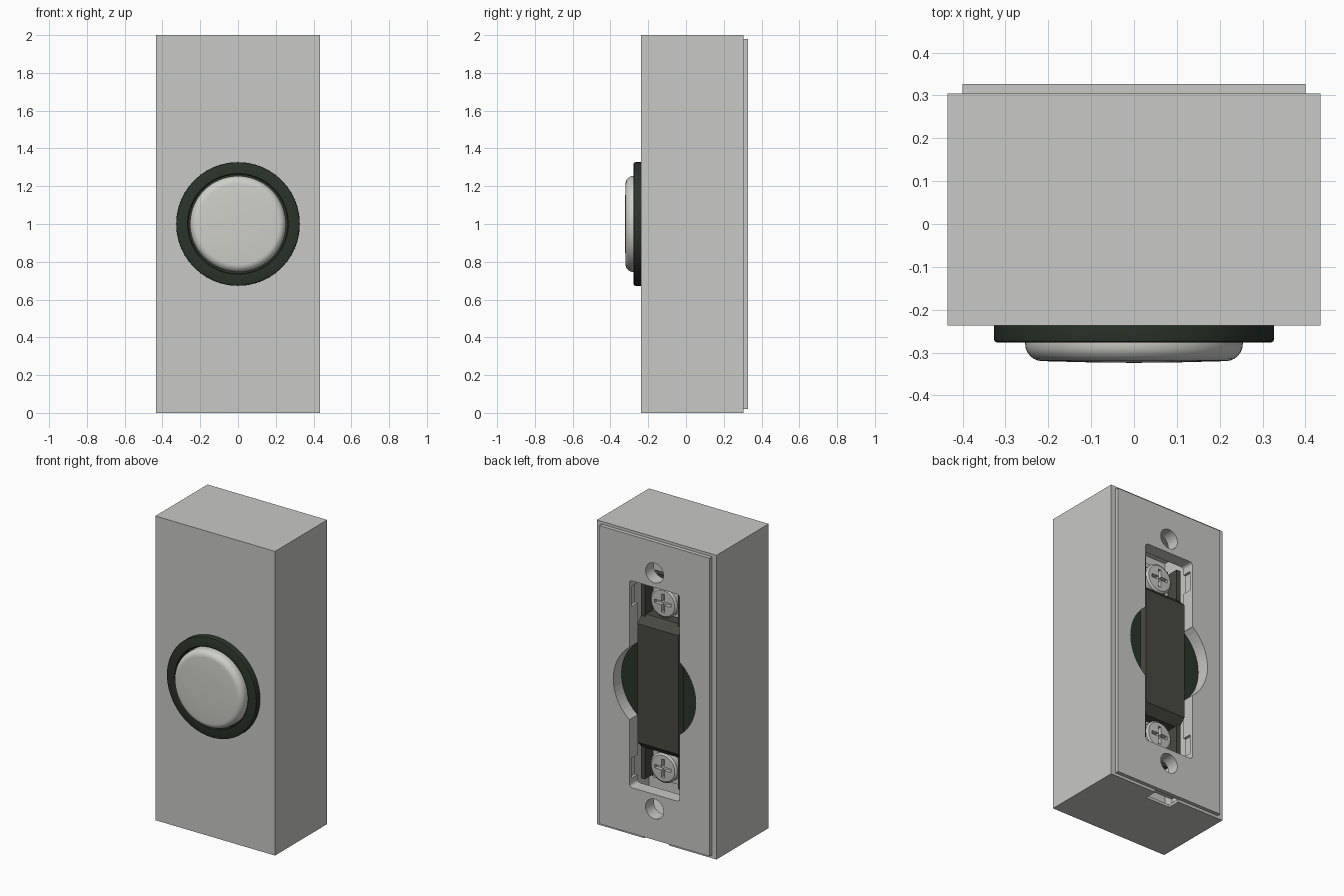
import bpy
import bmesh
import math
from mathutils import Vector

cube = bpy.data.objects.get("Cube")
if cube:
    bpy.data.objects.remove(cube, do_unlink=True)


def material(name, color):
    m = bpy.data.materials.new(name)
    m.use_nodes = True
    m.diffuse_color = (*color, 1)
    bsdf = m.node_tree.nodes["Principled BSDF"]
    bsdf.inputs["Base Color"].default_value = (*color, 1)
    bsdf.inputs["Roughness"].default_value = 0.5
    return m


shell_grey = material("light grey plastic", (0.58, 0.58, 0.565))
cap_white = material("off white button", (0.62, 0.62, 0.59))
ring_green = material("dark green black", (0.024, 0.033, 0.024))
body_dark = material("dark switch plastic", (0.065, 0.065, 0.055))
metal = material("pale metal", (0.55, 0.55, 0.53))


def finish(name, bm, mat, location=(0, 0, 1)):
    bmesh.ops.recalc_face_normals(bm, faces=bm.faces)
    mesh = bpy.data.meshes.new(name)
    bm.to_mesh(mesh)
    bm.free()
    ob = bpy.data.objects.new(name, mesh)
    ob.location = location
    bpy.context.collection.objects.link(ob)
    if mat:
        mesh.materials.append(mat)
    return ob


def select(ob):
    bpy.ops.object.select_all(action="DESELECT")
    ob.select_set(True)
    bpy.context.view_layer.objects.active = ob


def box(name, x, y, z, mat=None):
    """Box from (min, max) ranges; z is measured from mid height."""
    bm = bmesh.new()
    bmesh.ops.create_cube(bm, size=1)
    for v in bm.verts:
        v.co = Vector([(r[0] + r[1]) / 2 + c * (r[1] - r[0]) for c, r in zip(v.co, (x, y, z))])
    return finish(name, bm, mat)


def lathe(name, profile, mat=None, location=(0, 0, 1), steps=64):
    """Spin a (radius, y) profile about the y axis."""
    bm = bmesh.new()
    verts = [bm.verts.new((r, y, 0)) for r, y in profile]
    edges = [bm.edges.new(pair) for pair in zip(verts, verts[1:])]
    bmesh.ops.spin(bm, geom=verts + edges, cent=(0, 0, 0), axis=(0, 1, 0),
                   angle=math.tau, steps=steps)
    bmesh.ops.remove_doubles(bm, verts=bm.verts, dist=1e-5)
    ob = finish(name, bm, mat, location)
    if mat:
        select(ob)
        bpy.ops.object.shade_smooth_by_angle(angle=math.radians(35))
    return ob


def cylinder(name, radius, y0, y1, mat=None, location=(0, 0, 1)):
    return lathe(name, [(0, y0), (radius, y0), (radius, y1), (0, y1)], mat, location)


def cut(target, *cutters):
    for c in cutters:
        c.hide_render = True
        mod = target.modifiers.new("cut", "BOOLEAN")
        mod.operation = "DIFFERENCE"
        mod.solver = "EXACT"
        mod.object = c
        select(target)
        bpy.ops.object.modifier_apply(modifier=mod.name)
        bpy.data.objects.remove(c, do_unlink=True)


# Hollow housing with a pry notch in the bottom wall
housing = box("housing", (-0.435, 0.435), (-0.237, 0.305), (-1, 1), shell_grey)
cut(housing,
    box("cavity", (-0.402, 0.402), (-0.19, 0.5), (-0.982, 0.982)),
    box("pry_notch", (-0.09, 0.09), (0.22, 0.5), (-1.1, -0.95)))

# Mounting plate with slot, round opening, clip recesses and screw holes
plate = box("mounting_plate", (-0.4, 0.4), (0.242, 0.327), (-0.98, 0.98), shell_grey)
slot = box("slot", (-0.183, 0.183), (0.1, 0.5), (-0.68, 0.68))
select(slot)
bev = slot.modifiers.new("corners", "BEVEL")
bev.width = 0.02
bev.segments = 3
bpy.ops.object.modifier_apply(modifier=bev.name)
cut(plate, slot, cylinder("opening", 0.3, 0.1, 0.5))
for s in (-1, 1):
    cut(plate, cylinder("screw_hole", 0.065, 0.1, 0.5, None, (0, 0, 1 + s * 0.776)))
    z = sorted((s * 0.5, s * 0.63))
    cut(plate, box("clip_recess", (-0.2, 0.2), (0.1, 0.305), z))
cut(plate, box("plate_notch", (-0.09, 0.09), (0.1, 0.3), (-1.1, -0.955)))

# Front trim ring with a groove around the button
lathe("trim_ring", [(0, -0.24), (0.262, -0.24), (0.262, -0.272), (0.267, -0.277),
                    (0.319, -0.277), (0.325, -0.274), (0.327, -0.268),
                    (0.327, -0.225), (0, -0.225)], ring_green, steps=96)

# Push button with rounded rim and slightly domed face
radius, rim, front = 0.254, 0.04, -0.32
arc = [(radius - rim + rim * math.sin(a), front + rim - rim * math.cos(a))
       for a in (math.radians(i * 15) for i in range(7))]
lathe("push_button", [(0, front - 0.004), (0.1, front - 0.003)] + arc
      + [(radius, -0.235), (0, -0.235)], cap_white, steps=96)

# Dark flange filling the round opening from inside
cylinder("rear_flange", 0.315, -0.2, 0.239, ring_green)

# Switch body: block with sloped ends
bm = bmesh.new()
side = [(0.1, -0.44), (0.24, -0.44), (0.292, -0.39),
        (0.292, 0.39), (0.24, 0.44), (0.1, 0.44)]
face = bm.faces.new([bm.verts.new((-0.15, y, z)) for y, z in side])
new = bmesh.ops.extrude_face_region(bm, geom=[face])["geom"]
bmesh.ops.translate(bm, vec=(0.3, 0, 0),
                    verts=[g for g in new if isinstance(g, bmesh.types.BMVert)])
finish("switch_body", bm, body_dark)

# Terminals at both ends: dark tray and rails, metal plate, cross-head screw
for s, end in ((1, "upper"), (-1, "lower")):
    def span(a, b):
        return sorted((s * a, s * b))
    box(end + "_terminal_tray", (-0.15, 0.15), (0.1, 0.14), span(0.43, 0.67), body_dark)
    for x, hand in ((0.135, "left"), (-0.135, "right")):
        box(f"{end}_{hand}_rail", (x - 0.015, x + 0.015), (0.13, 0.255),
            span(0.43, 0.64), body_dark)
    box(end + "_terminal_plate", (-0.11, 0.11), (0.14, 0.185), span(0.445, 0.65), metal)
    mid = 1 + s * 0.543
    screw = lathe(end + "_terminal_screw",
                  [(0, 0.18), (0.097, 0.18), (0.097, 0.228), (0.085, 0.238), (0, 0.242)],
                  metal, (0, 0, mid), 32)
    for w, h in ((0.06, 0.011), (0.011, 0.06)):
        arm = box("cross_arm", (-w, w), (0.215, 0.3), (-h, h))
        arm.location.z = mid
        bpy.context.view_layer.update()
        cut(screw, arm)
